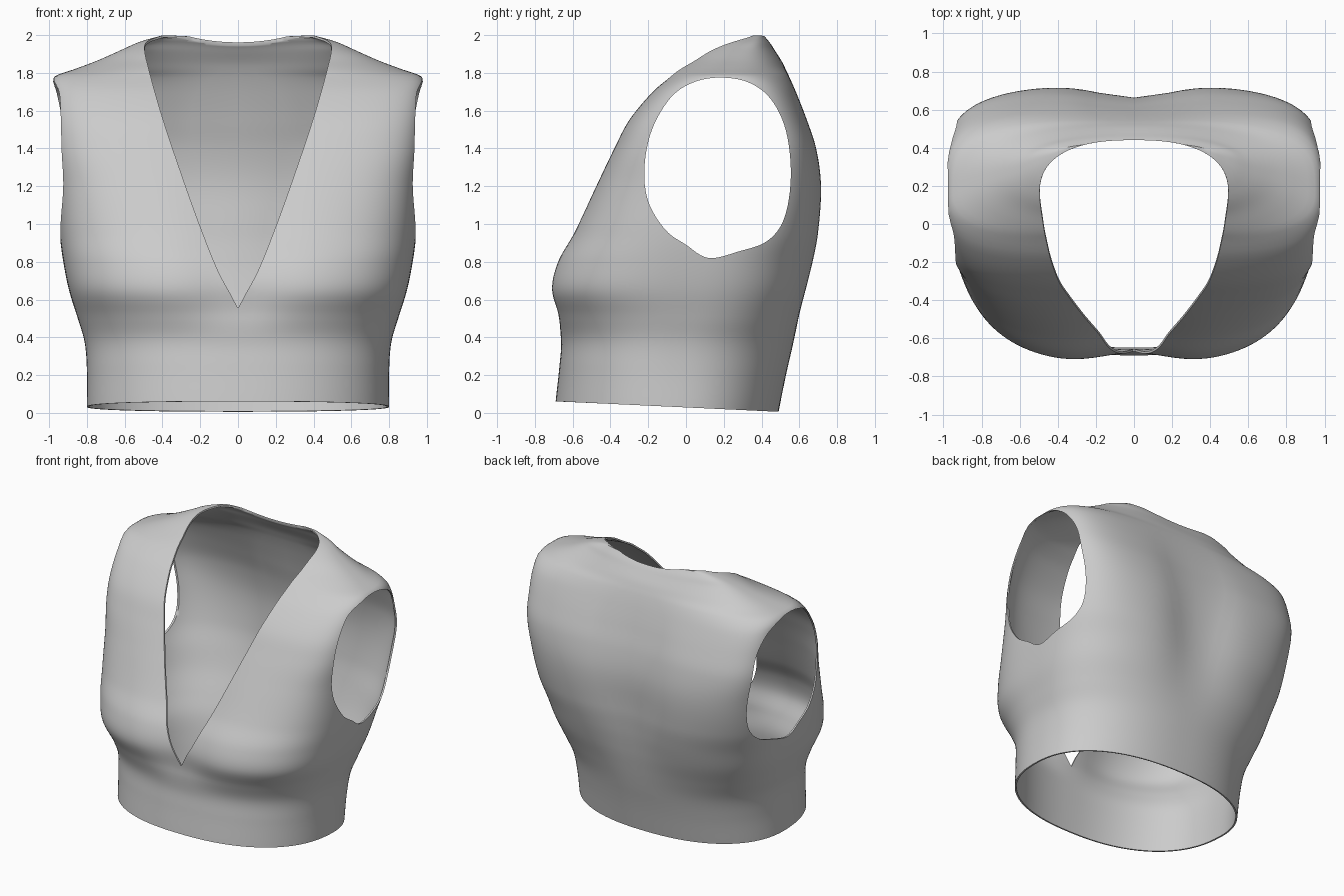
import bpy, bmesh, math

cube = bpy.data.objects.get("Cube")
if cube:
    bpy.data.objects.remove(cube, do_unlink=True)


def smooth_at(table, t):
    """Hermite interpolation through rows whose first value is the parameter."""
    i = 0
    while i < len(table) - 2 and t > table[i + 1][0]:
        i += 1

    def slope(k, c):
        a, b = table[max(k - 1, 0)], table[min(k + 1, len(table) - 1)]
        return (b[c] - a[c]) / (b[0] - a[0])

    p, q = table[i], table[i + 1]
    h = q[0] - p[0]
    s = (t - p[0]) / h
    return [p[c] * (1 + 2 * s) * (1 - s) ** 2 + q[c] * s * s * (3 - 2 * s)
            + h * (slope(i, c) * s * (1 - s) ** 2 - slope(i + 1, c) * s * s * (1 - s))
            for c in range(1, len(p))]


def power(v, e):
    return math.copysign(abs(v) ** e, v)


def ramp(v, start, end):
    s = max(0, min(1, (v - start) / (end - start)))
    return s * s * (3 - 2 * s)


def loft(name, rings, cap_bottom, cap_top):
    bm = bmesh.new()
    rows = [[bm.verts.new(p) for p in ring] for ring in rings]
    n = len(rows[0])
    for a, b in zip(rows, rows[1:]):
        for i in range(n):
            j = (i + 1) % n
            bm.faces.new((a[i], a[j], b[j], b[i]))
    if cap_bottom:
        bm.faces.new(rows[0][::-1])
    if cap_top:
        bm.faces.new(rows[-1])
    if cap_bottom and cap_top:
        bmesh.ops.recalc_face_normals(bm, faces=bm.faces)
    mesh = bpy.data.meshes.new(name)
    bm.to_mesh(mesh)
    bm.free()
    obj = bpy.data.objects.new(name, mesh)
    bpy.context.collection.objects.link(obj)
    return obj


# Garment sections: height, half width, widest y, front y, back y, squareness
SECTIONS = [
    (0.0, 0.80, -0.06, -0.69, 0.49, 2.3),
    (0.2, 0.80, -0.05, -0.67, 0.53, 2.35),
    (0.36, 0.812, -0.03, -0.662, 0.567, 2.4),
    (0.5, 0.85, 0.0, -0.695, 0.605, 2.55),
    (0.65, 0.895, 0.0, -0.735, 0.65, 2.8),
    (0.8, 0.925, 0.04, -0.70, 0.69, 2.9),
    (0.95, 0.945, 0.1, -0.61, 0.715, 3.2),
    (1.2, 0.96, 0.16, -0.485, 0.725, 3.8),
    (1.4, 0.98, 0.18, -0.385, 0.695, 4.4),
    (1.55, 0.985, 0.18, -0.305, 0.645, 4.5),
    (1.7, 0.985, 0.18, -0.18, 0.585, 4.2),
    (1.78, 0.972, 0.18, -0.09, 0.55, 3.2),
    (1.82, 0.865, 0.21, -0.05, 0.53, 2.7),
    (1.865, 0.745, 0.25, 0.01, 0.508, 2.5),
    (1.925, 0.61, 0.29, 0.08, 0.475, 2.4),
    (1.965, 0.52, 0.33, 0.16, 0.452, 2.4),
    (2.0, 0.40, 0.37, 0.29, 0.425, 2.4),
]


def body_ring(z, count=144):
    w, mid, front, back, sq = smooth_at(SECTIONS, z)
    # shallow hollows between the bust halves and along the spine
    bust = 0.08 * ramp(z, 0.35, 0.65)
    spine = 0.11 * ramp(z, 0.3, 1.1) * (1 - ramp(z, 1.4, 1.9))
    ring = []
    for i in range(count):
        a = math.tau * i / count
        x = w * power(math.cos(a), 2 / sq)
        s = power(math.sin(a), 2 / sq)
        dip = math.exp(-(x / 0.25) ** 2)
        s *= 1 - dip * (spine if s > 0 else bust)
        y = mid + s * ((back - mid) if s > 0 else (mid - front))
        tilt = (1 - ramp(z, 0, 0.7)) * (0.029 - 0.047 * y)
        drop = 0.02 * dip * ramp(z, 1.8, 2.0)
        ring.append((x, y, z + tilt - drop))
    return ring


heights = [1.78 * i / 70 for i in range(70)] + [1.78 + 0.22 * i / 18 for i in range(19)]
vest = loft("cropped_vest", [body_ring(z) for z in heights], False, True)
shell = vest.modifiers.new("cloth", 'SOLIDIFY')
shell.thickness = 0.012
shell.offset = -1

# Neck cutter: plunging V whose rear is rounded behind the neck
NECKLINE = [(0.56, 0.004), (0.62, 0.035), (0.75, 0.105), (1.0, 0.205), (1.28, 0.305),
            (1.58, 0.405), (1.83, 0.475), (1.93, 0.495), (2.2, 0.495)]


def neck_ring(z, count=48):
    w = smooth_at(NECKLINE, z)[0]
    ring = [(-w, -1.2, z), (w, -1.2, z)]
    for i in range(count + 1):
        a = math.pi * i / count
        ring.append((w * power(math.cos(a), 0.8), 0.15 + 0.29 * abs(math.sin(a)) ** 0.8, z))
    return ring


cutters = [loft("neck_cutter", [neck_ring(0.56 + 1.64 * i / 50) for i in range(51)], True, True)]

# Armhole cutters: closed outline in y and z
ARMHOLE = [(-0.22, 1.3), (-0.2, 1.12), (-0.11, 0.97), (0.0, 0.89), (0.12, 0.82), (0.28, 0.855),
           (0.43, 0.91), (0.52, 1.03), (0.555, 1.25), (0.53, 1.49), (0.45, 1.66),
           (0.33, 1.75), (0.18, 1.775), (0.04, 1.75), (-0.08, 1.67), (-0.18, 1.5)]
loop = [(k, *ARMHOLE[k % len(ARMHOLE)]) for k in range(-2, len(ARMHOLE) + 3)]
outline = [smooth_at(loop, k / 6) for k in range(6 * len(ARMHOLE))]
for side, label in ((1, "left"), (-1, "right")):
    ends = [[(side * x, y, z) for y, z in outline] for x in (0.72, 1.3)]
    cutters.append(loft(label + "_arm_cutter", ends, True, True))

for c in cutters:
    c.hide_render = True
    cut = vest.modifiers.new(c.name, 'BOOLEAN')
    cut.operation = 'DIFFERENCE'
    cut.solver = 'EXACT'
    cut.object = c

# Apply the cuts and discard the cutters
bpy.ops.object.select_all(action='DESELECT')
vest.select_set(True)
bpy.context.view_layer.objects.active = vest
for m in list(vest.modifiers):
    bpy.ops.object.modifier_apply(modifier=m.name)
for c in cutters:
    bpy.data.objects.remove(c, do_unlink=True)

# Plain grey cloth
mat = bpy.data.materials.new("grey_cloth")
mat.use_nodes = True
grey = (0.6, 0.6, 0.6, 1)
mat.diffuse_color = grey
mat.node_tree.nodes["Principled BSDF"].inputs["Base Color"].default_value = grey
vest.data.materials.clear()
vest.data.materials.append(mat)
bpy.ops.object.shade_smooth_by_angle(angle=math.radians(50))
